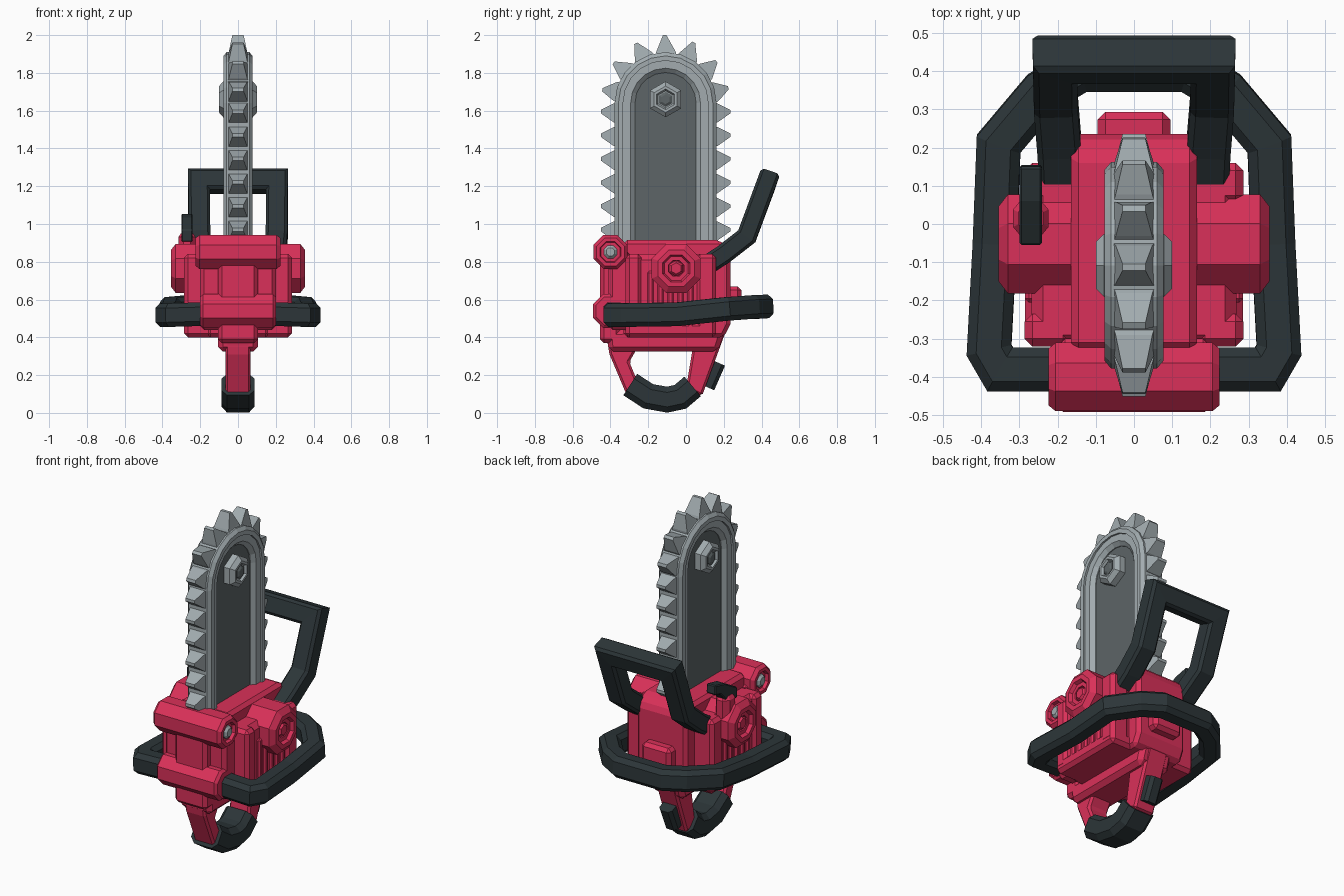
import bpy, bmesh, math
from mathutils import Vector as V

if "Cube" in bpy.data.objects:
    bpy.data.objects.remove(bpy.data.objects["Cube"])


def material(name, rgb):
    m = bpy.data.materials.new(name)
    m.diffuse_color = (*rgb, 1)
    m.use_nodes = True
    m.node_tree.nodes["Principled BSDF"].inputs["Base Color"].default_value = m.diffuse_color
    return m


RED = material("red_shell", (0.7, 0.03, 0.1))
BLACK = material("black_rubber", (0.025, 0.036, 0.04))
STEEL = material("steel", (0.36, 0.41, 0.43))
DARK = material("dark_steel", (0.11, 0.13, 0.135))


def finish(name, bm, mat, bevel=0):
    bmesh.ops.recalc_face_normals(bm, faces=bm.faces)
    me = bpy.data.meshes.new(name)
    bm.to_mesh(me)
    bm.free()
    me.materials.append(mat)
    ob = bpy.data.objects.new(name, me)
    bpy.context.collection.objects.link(ob)
    if bevel:
        mod = ob.modifiers.new("bevel", 'BEVEL')
        mod.width, mod.segments = bevel, 1
    return ob


def loft(bm, rings):
    """Skin a list of equal-length closed rings and cap both ends."""
    rows = [[bm.verts.new(p) for p in r] for r in rings]
    for a, b in zip(rows, rows[1:]):
        for i in range(len(a)):
            j = (i + 1) % len(a)
            bm.faces.new((a[i], a[j], b[j], b[i]))
    bm.faces.new(rows[0])
    bm.faces.new(rows[-1][::-1])


def slab(name, pts, half, mat, bevel=0.0, x=0.0):
    """Side (y, z) outline extruded across x."""
    bm = bmesh.new()
    loft(bm, [[V((x + s * half, y, z)) for y, z in pts] for s in (-1, 1)])
    return finish(name, bm, mat, bevel)


def box(name, half, y0, y1, z0, z1, mat, bevel=0.02, x=0.0):
    return slab(name, [(y0, z0), (y1, z0), (y1, z1), (y0, z1)], half, mat, bevel, x)


def turned(name, half_profile, sides, y, z, mat, turn=0.5):
    """Symmetric turned part along x; half_profile is (x, radius) from the right end inwards."""
    prof = half_profile + [(-x, r) for x, r in reversed(half_profile)]
    bm = bmesh.new()
    angs = [2 * math.pi * (i + turn) / sides for i in range(sides)]
    loft(bm, [[V((x, y + r * math.cos(a), z + r * math.sin(a))) for a in angs] for x, r in prof])
    return finish(name, bm, mat)


def sweep(name, path, up, w, h, chamfer, mat):
    """Chamfered bar with mitred corners; h is measured along up."""
    P = [V(p) for p in path]
    D = [(b - a).normalized() for a, b in zip(P, P[1:])]
    u = (V(up) - D[0] * V(up).dot(D[0])).normalized()
    v = D[0].cross(u)
    a, b, c = w / 2, h / 2, chamfer
    sec = [(a, b - c), (a - c, b), (c - a, b), (-a, b - c), (-a, c - b), (c - a, -b), (a - c, -b), (a, c - b)]
    ring = [P[0] + v * s + u * t for s, t in sec]
    rings = [ring]
    for i in range(1, len(P)):
        d = D[i - 1]
        n = (d + D[min(i, len(D) - 1)]).normalized()
        ring = [p + d * ((P[i] - p).dot(n) / d.dot(n)) for p in ring]
        rings.append(ring)
    bm = bmesh.new()
    loft(bm, rings)
    return finish(name, bm, mat)


def mirrored(path):
    return path + [(-x, y, z) for x, y, z in reversed(path)]


# ---- blade: arch-shaped rings, bar plate and teeth
CY, CZ = -0.108, 1.64


def arch(r, base=0.8, n=10):
    pts = [(CY + r, base)]
    pts += [(CY + r * math.cos(math.pi * i / n), CZ + r * math.sin(math.pi * i / n)) for i in range(n + 1)]
    return pts + [(CY - r, base)]


def arch_ring(name, section, mat):
    """Sweep an (r, x) section around the arch."""
    cols = [[V((x, y, z)) for y, z in arch(r)] for r, x in section]
    bm = bmesh.new()
    loft(bm, [list(ring) for ring in zip(*cols)])
    finish(name, bm, mat)


arch_ring("chain_band", [(0.27, -0.06), (0.25, -0.077), (0.225, -0.077),
                         (0.225, 0.077), (0.25, 0.077), (0.27, 0.06)], STEEL)
arch_ring("bar_rail", [(0.23, -0.066), (0.185, -0.066), (0.162, -0.045),
                       (0.162, 0.045), (0.185, 0.066), (0.23, 0.066)], STEEL)
slab("bar_plate", arch(0.175), 0.04, DARK)

stations = [(CZ, math.radians(90 + 25.7 * k), 0.36 - 0.006 * abs(k)) for k in range(-3, 4)]
stations += [(1.59 - 0.125 * k, a, 0.343) for k in range(6) for a in (0, math.pi)]
bm = bmesh.new()
for z, a, tip in stations:
    out, along = V((0, math.cos(a), math.sin(a))), V((0, -math.sin(a), math.cos(a)))
    if a == 0 or a == math.pi:
        along = V((0, 0, 1))
    rings = []
    for r, hx, lo, hi in ((0.25, 0.055, -0.06, 0.056), (0.275, 0.048, -0.052, 0.048), (tip, 0.03, -0.004, 0.014)):
        c = V((0, CY, z)) + out * r
        rings.append([c + V((sx * hx, 0, 0)) + along * t
                      for sx, t in ((-1, lo), (1, lo), (1, hi), (-1, hi))])
    loft(bm, rings)
finish("chain_teeth", bm, STEEL)
turned("bar_nut", [(0.085, 0.045), (0.1, 0.055), (0.1, 0.07), (0.078, 0.095)], 6, CY, 1.66, STEEL)
turned("bar_nut_core", [(0.1, 0.025), (0.092, 0.04)], 6, CY, 1.66, DARK)

# ---- engine body
slab("engine_core", [(-0.33, 0.4), (0.2, 0.4), (0.235, 0.47), (0.235, 0.86), (0.18, 0.915), (-0.33, 0.915)],
     0.165, RED, 0.02)
box("side_housing", 0.268, -0.32, 0.155, 0.40, 0.84, RED, 0.03)
box("lower_skirt", 0.285, -0.32, 0.16, 0.40, 0.48, RED, 0.02)
for s in (-1, 1):
    side = "right" if s > 0 else "left"
    box(f"{side}_front_cover", 0.06, -0.32, -0.235, 0.42, 0.84, RED, 0.02, s * 0.226)
    box(f"{side}_rear_cover", 0.06, 0.055, 0.16, 0.42, 0.84, RED, 0.02, s * 0.226)
    for i in range(5):
        y = -0.205 + i * 0.053
        box(f"{side}_cooling_fin_{i + 1}", 0.03, y, y + 0.034, 0.45, 0.75, RED, 0.01, s * 0.255)
box("rear_latch", 0.095, 0.2, 0.293, 0.5, 0.67, RED, 0.02)
turned("side_caps", [(0.315, 0.042), (0.335, 0.045), (0.335, 0.068), (0.355, 0.078), (0.355, 0.105),
                     (0.33, 0.14), (0.2, 0.14)], 8, -0.052, 0.765, RED)
turned("side_cap_cores", [(0.34, 0.03), (0.325, 0.043)], 6, -0.052, 0.765, RED)

# ---- front plate and the two cross tubes
box("front_plate", 0.2, -0.41, -0.3, 0.44, 0.86, RED)
box("front_panel", 0.105, -0.455, -0.35, 0.37, 0.82, RED)
turned("upper_front_tube", [(0.205, 0.04), (0.205, 0.055), (0.224, 0.06), (0.224, 0.08), (0.205, 0.097)],
       8, -0.4, 0.852, RED)
turned("tube_bolt", [(0.225, 0.024), (0.212, 0.038)], 8, -0.4, 0.852, STEEL)
turned("lower_front_tube", [(0.2, 0.08), (0.185, 0.097)], 8, -0.402, 0.54, RED)

# ---- black wraparound handle
sweep("wraparound_handle", mirrored([(0.12, -0.38, 0.525), (0.35, -0.38, 0.518), (0.379, -0.33, 0.518),
                                     (0.364, -0.05, 0.522), (0.354, 0.21, 0.55),
                                     (0.24, 0.345, 0.56), (0.14, 0.405, 0.562)]),
      (0, 0, 1), 0.115, 0.125, 0.025, BLACK)

# ---- raised rear guard handle
sweep("guard_handle", mirrored([(0.19, 0.1, 0.775), (0.195, 0.2, 0.84), (0.205, 0.322, 0.935),
                                (0.207, 0.43, 1.226)]),
      (1, 0, 0), 0.105, 0.115, 0.015, BLACK)

# ---- lower grip struts, rubber grip and trigger
slab("grip_mount", [(-0.42, 0.44), (-0.41, 0.325), (0.17, 0.325), (0.21, 0.45)], 0.105, RED, 0.025)
slab("front_strut", [(-0.42, 0.4), (-0.405, 0.31), (-0.31, 0.085), (-0.25, 0.15), (-0.3, 0.27), (-0.26, 0.34)],
     0.067, RED, 0.012)
slab("rear_strut", [(0.21, 0.43), (0.085, 0.09), (0.0, 0.13), (0.035, 0.34)], 0.067, RED, 0.012)
sweep("rubber_grip", [(0, -0.295, 0.15), (0, -0.2, 0.088), (0, -0.1, 0.07), (0, -0.03, 0.085),
                      (0, 0.035, 0.14)], (1, 0, 0), 0.135, 0.175, 0.03, BLACK)
sweep("trigger", [(0, 0.115, 0.135), (0, 0.172, 0.265)], (1, 0, 0), 0.075, 0.085, 0.018, BLACK)
sweep("trigger_stem", [(0, 0.06, 0.24), (0, 0.15, 0.2)], (1, 0, 0), 0.05, 0.05, 0.01, RED)

# ---- left-hand lever on its post
bm = bmesh.new()
loft(bm, [[V((-0.27 + r * math.cos(a), 0.015 + 1.2 * r * math.sin(a), z))
           for a in (math.pi * (i + 0.5) / 4 for i in range(8))]
          for z, r in ((0.75, 0.05), (0.93, 0.05), (0.95, 0.035))])
finish("lever_post", bm, RED)
slab("lever", [(-0.055, 0.905), (0.05, 0.93), (0.1, 0.985), (0.155, 1.0), (0.15, 1.055), (0.06, 1.035), (-0.055, 0.97)],
     0.03, BLACK, 0.006, -0.27)
